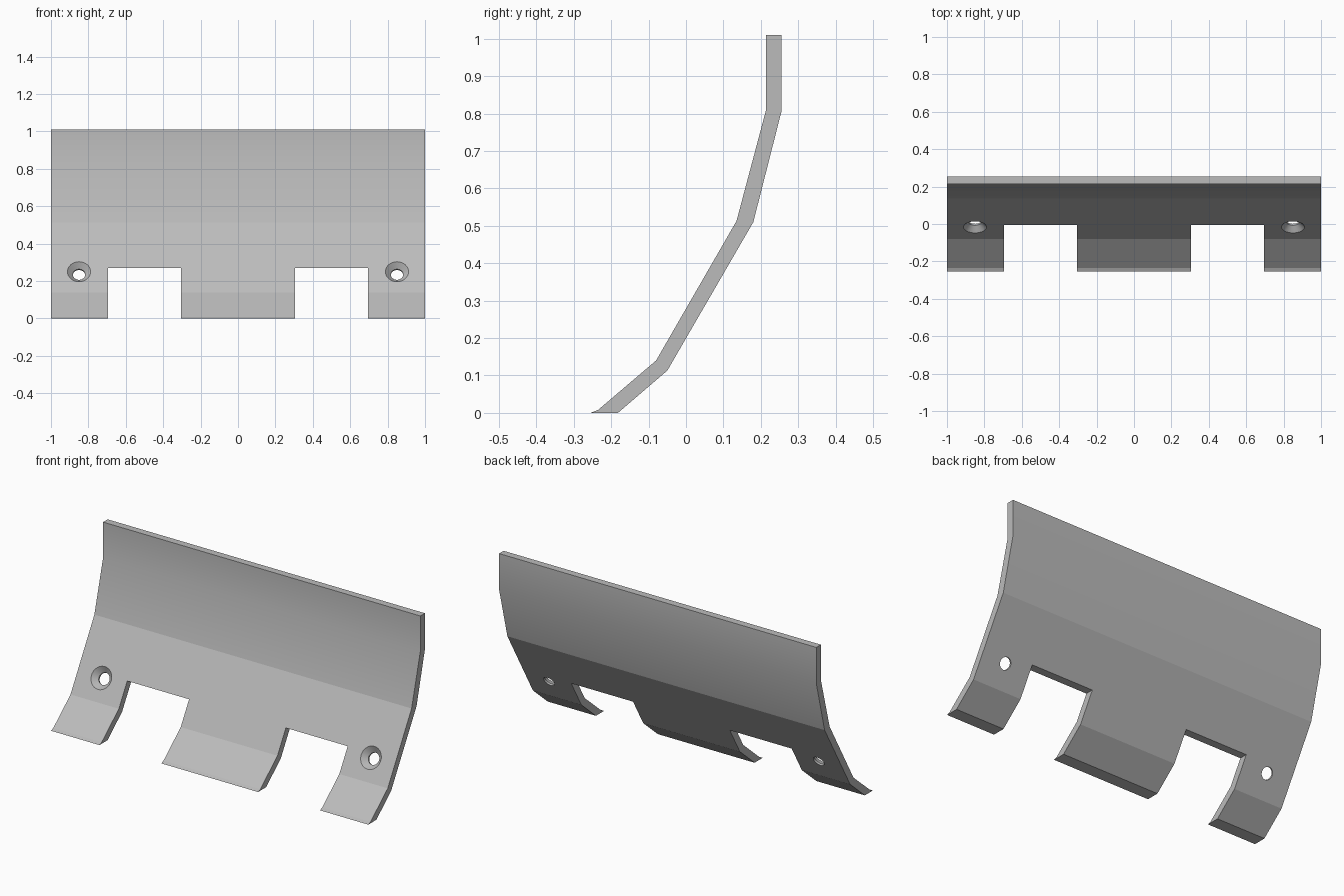
import bpy, bmesh, math
from mathutils import Vector

if "Cube" in bpy.data.objects:
    bpy.data.objects.remove(bpy.data.objects["Cube"], do_unlink=True)

# Single grey material
grey = bpy.data.materials.new("Plain Grey")
grey.use_nodes = True
color = (0.5, 0.5, 0.5, 1)
grey.diffuse_color = color
grey.node_tree.nodes["Principled BSDF"].inputs["Base Color"].default_value = color


def make_object(name, bm):
    bmesh.ops.recalc_face_normals(bm, faces=bm.faces)
    mesh = bpy.data.meshes.new(name)
    bm.to_mesh(mesh)
    bm.free()
    obj = bpy.data.objects.new(name, mesh)
    bpy.context.collection.objects.link(obj)
    mesh.materials.append(grey)
    return obj


def cut(target, cutter):
    mod = target.modifiers.new("Cut", 'BOOLEAN')
    mod.object = cutter
    mod.operation = 'DIFFERENCE'
    mod.solver = 'EXACT'
    bpy.context.view_layer.objects.active = target
    bpy.ops.object.modifier_apply(modifier=mod.name)
    bpy.data.objects.remove(cutter, do_unlink=True)


# Bent plate: side profile (y, z) extruded across the width
profile = [(-0.255, 0), (-0.235, 0.008), (-0.08, 0.14), (0.135, 0.513),
           (0.214, 0.81), (0.214, 1.01), (0.255, 1.01), (0.255, 0.805),
           (0.18, 0.51), (-0.05, 0.113), (-0.182, 0)]
bm = bmesh.new()
side = bm.faces.new([bm.verts.new((-1, y, z)) for y, z in profile])
ext = bmesh.ops.extrude_face_region(bm, geom=[side])
bmesh.ops.translate(bm, vec=(2, 0, 0),
                    verts=[v for v in ext["geom"] if isinstance(v, bmesh.types.BMVert)])
plate = make_object("bent_plate", bm)

# Screw axis runs square to the middle slope
slope = Vector((0, 0.215, 0.373)).normalized()
axis = Vector((0, slope.z, -slope.y))
rotation = axis.to_track_quat('Z', 'Y').to_matrix().to_4x4()

for s in (-1, 1):
    # Rectangular notch in the lower edge
    bm = bmesh.new()
    bmesh.ops.create_cube(bm, size=1)
    bmesh.ops.scale(bm, vec=(0.39, 1, 0.54), verts=bm.verts)
    bmesh.ops.translate(bm, vec=(s * 0.5, 0, 0), verts=bm.verts)
    cut(plate, make_object("notch_cutter", bm))

    # Countersunk screw hole, spun from a (radius, depth) profile
    bm = bmesh.new()
    rings = [(0, -0.03), (0.062, -0.03), (0.062, 0), (0.033, 0.03), (0.033, 0.08), (0, 0.08)]
    verts = [bm.verts.new((r, 0, d)) for r, d in rings]
    edges = [bm.edges.new(pair) for pair in zip(verts, verts[1:])]
    bmesh.ops.spin(bm, geom=verts + edges, cent=(0, 0, 0), axis=(0, 0, 1),
                   angle=math.tau, steps=32)
    bmesh.ops.remove_doubles(bm, verts=bm.verts, dist=0.0001)
    bmesh.ops.transform(bm, matrix=rotation, verts=bm.verts)
    bmesh.ops.translate(bm, vec=(s * 0.85, -0.0168, 0.25), verts=bm.verts)
    cut(plate, make_object("screw_hole_cutter", bm))

# Smooth the upper curve and hole walls, keep the lower bends crisp
bpy.ops.object.select_all(action='DESELECT')
plate.select_set(True)
bpy.context.view_layer.objects.active = plate
bpy.ops.object.shade_smooth_by_angle(angle=math.radians(30))
for edge in plate.data.edges:
    a, b = (plate.data.vertices[i].co for i in edge.vertices)
    if abs(a.z - b.z) < 0.001 and abs(a.x - b.x) > 0.1 and a.z < 0.6:
        edge.use_edge_sharp = True
